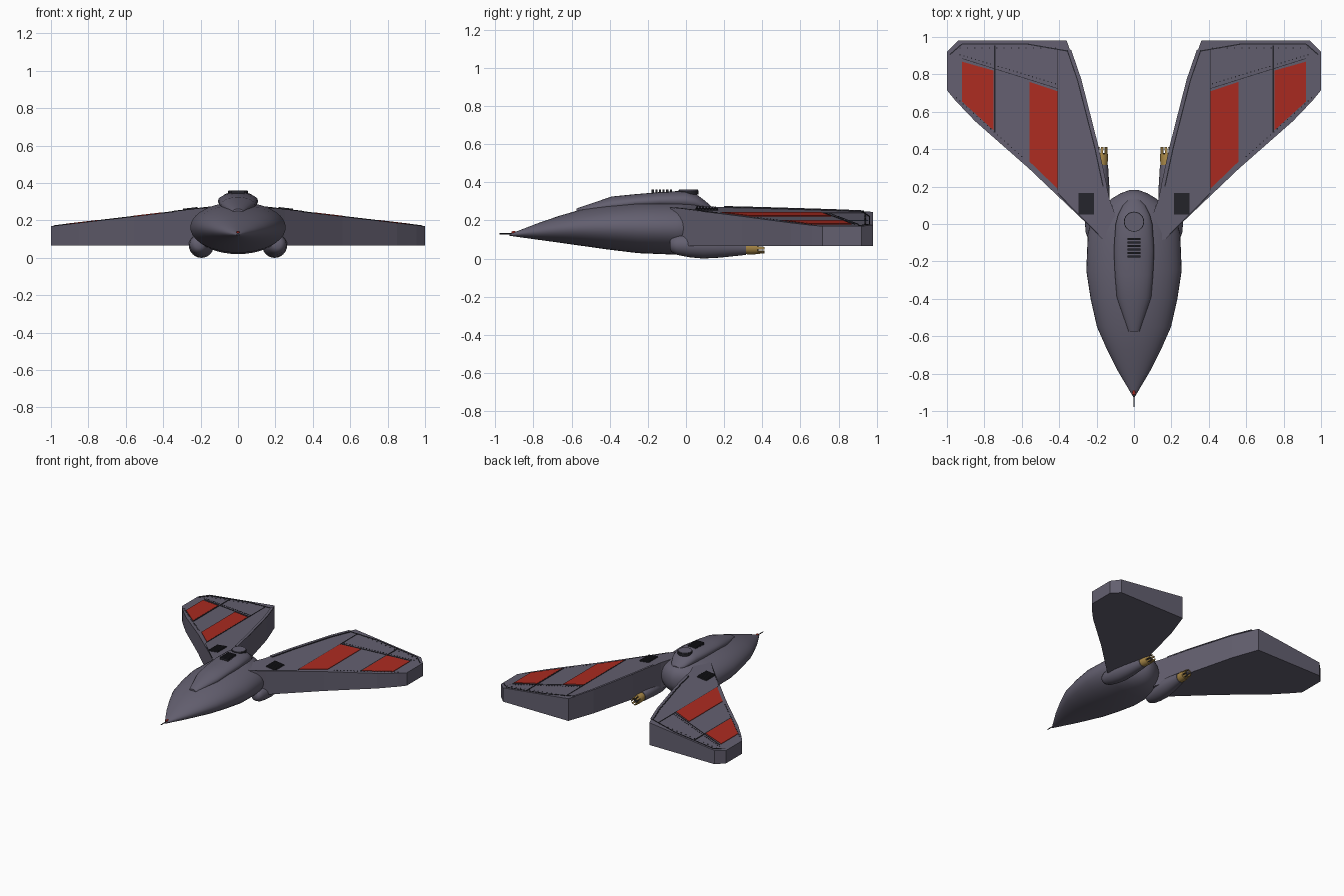
import bpy, bmesh
from math import sin, cos, tau, radians
from mathutils import Vector

cube = bpy.data.objects.get("Cube")
if cube:
    bpy.data.objects.remove(cube, do_unlink=True)


def material(name, rgb):
    m = bpy.data.materials.new(name)
    m.use_nodes = True
    m.diffuse_color = (*rgb, 1)
    m.node_tree.nodes["Principled BSDF"].inputs["Base Color"].default_value = (*rgb, 1)
    return m


GREY = material("hull grey", (0.125, 0.115, 0.16))
RED = material("panel red", (0.41, 0.024, 0.015))
GOLD = material("nozzle gold", (0.40, 0.25, 0.065))
DARK = material("seam dark", (0.018, 0.018, 0.024))


def finish(name, bm, mat, mirror=False, smooth=False):
    bmesh.ops.recalc_face_normals(bm, faces=bm.faces)
    me = bpy.data.meshes.new(name)
    bm.to_mesh(me)
    bm.free()
    me.materials.append(mat)
    ob = bpy.data.objects.new(name, me)
    bpy.context.collection.objects.link(ob)
    if smooth:
        bpy.ops.object.select_all(action="DESELECT")
        ob.select_set(True)
        bpy.context.view_layer.objects.active = ob
        bpy.ops.object.shade_smooth_by_angle(angle=radians(40))
    if mirror:
        ob.modifiers.new("Mirror", "MIRROR")
    return ob


def loft(name, rows, mat, sides=32, mirror=False):
    """Skin elliptical rings given as (x, y, z, x radius, z radius)."""
    bm = bmesh.new()
    rings = [[bm.verts.new((x + rx * cos(tau * i / sides), y, z + rz * sin(tau * i / sides)))
              for i in range(sides)] for x, y, z, rx, rz in rows]
    for a, b in zip(rings, rings[1:]):
        for i in range(sides):
            j = (i + 1) % sides
            bm.faces.new((a[i], a[j], b[j], b[i]))
    bm.faces.new(rings[0])
    bm.faces.new(rings[-1])
    return finish(name, bm, mat, mirror, True)


def wing_top(x):
    return 0.266 - 0.118 * (x - 0.18)


def slabs(name, outlines, mat, low, high, mirror=True):
    """Extrude plan outlines between two heights, each a function of x."""
    bm = bmesh.new()
    for pts in outlines:
        a = [bm.verts.new((x, y, low(x))) for x, y in pts]
        b = [bm.verts.new((x, y, high(x))) for x, y in pts]
        bm.faces.new(a)
        bm.faces.new(b)
        for i in range(len(pts)):
            j = (i + 1) % len(pts)
            bm.faces.new((a[i], a[j], b[j], b[i]))
    return finish(name, bm, mat, mirror)


def plates(name, outlines, mat, height):
    return slabs(name, outlines, mat, lambda x: wing_top(x) - 0.002,
                 lambda x: wing_top(x) + height)


def rect(x0, x1, y0, y1):
    return [(x0, y0), (x1, y0), (x1, y1), (x0, y1)]


def strips(path, width):
    """Thin plan rectangles along a polyline."""
    out = []
    for p, q in zip(path, path[1:]):
        p, q = Vector(p), Vector(q)
        n = (q - p).orthogonal().normalized() * width / 2
        out.append([tuple(v) for v in (p + n, q + n, q - n, p - n)])
    return out


# Fuselage: y, half width, bottom, top
body = [(-0.925, 0.004, 0.119, 0.128), (-0.78, 0.09, 0.099, 0.184), (-0.67, 0.145, 0.084, 0.222),
        (-0.55, 0.198, 0.067, 0.257), (-0.40, 0.232, 0.046, 0.283), (-0.25, 0.255, 0.028, 0.298),
        (-0.05, 0.247, 0.020, 0.298), (0.03, 0.225, 0.024, 0.292), (0.09, 0.175, 0.04, 0.283),
        (0.135, 0.12, 0.065, 0.27), (0.165, 0.07, 0.10, 0.245), (0.183, 0.02, 0.14, 0.20)]
loft("fuselage", [(0, y, (b + t) / 2, w, (t - b) / 2) for y, w, b, t in body], GREY, 40)

# Canopy hood: y, half width, centre height, top
hood = [(-0.575, 0.03, 0.245, 0.262), (-0.39, 0.092, 0.28, 0.325), (-0.27, 0.102, 0.295, 0.337),
        (-0.14, 0.108, 0.303, 0.348), (0.0, 0.098, 0.303, 0.356), (0.05, 0.085, 0.295, 0.34),
        (0.10, 0.06, 0.275, 0.303), (0.13, 0.03, 0.262, 0.276)]
loft("canopy", [(0, y, z, w, t - z) for y, w, z, t in hood], GREY, 24)

# Roof hatch and roof vent slats
for label, r, z, mat in (("hatch_rim", 0.054, 0.357, DARK), ("hatch", 0.050, 0.361, GREY)):
    disc = [(r * cos(tau * i / 24), 0.012 + r * sin(tau * i / 24)) for i in range(24)]
    slabs(label, [disc], mat, lambda x: 0.335, lambda x: z, False)
slabs("roof_vent", [rect(-0.036, 0.036, -0.18 + 0.019 * i, -0.169 + 0.019 * i) for i in range(6)],
      DARK, lambda x: 0.33, lambda x: 0.361, False)

# Nose tip and probe
loft("nose_probe", [(0, -0.978, 0.13, 0.003, 0.003), (0, -0.90, 0.13, 0.004, 0.004)], DARK, 8)
loft("nose_light", [(0, -0.915, 0.137, 0.006, 0.005), (0, -0.905, 0.137, 0.009, 0.008),
                    (0, -0.89, 0.137, 0.006, 0.005)], RED, 10)

# Forward-swept-looking wing slabs
wing = [(0.10, -0.10), (0.17, -0.08), (0.25, 0.0), (0.56, 0.295), (0.85, 0.55), (0.955, 0.66),
        (1.0, 0.715), (1.0, 0.92), (0.94, 0.98), (0.36, 0.98), (0.285, 0.77), (0.19, 0.40),
        (0.13, 0.13), (0.10, 0.05)]
slabs("wings", [wing], GREY, lambda x: 0.066, wing_top)

# Raised trim along the inner and rear wing edges
inner = [(0.165, 0.20), (0.21, 0.41), (0.302, 0.77), (0.357, 0.93)]
rear = [(0.357, 0.925), (0.57, 0.962), (0.92, 0.962), (0.985, 0.905)]
plates("inner_trim", strips([(x - 0.012, y) for x, y in inner], 0.018), GREY, 0.005)
plates("wing_seams", strips(inner, 0.006) + strips(rear, 0.006)
       + strips([(0.745, 0.49), (0.745, 0.955)], 0.008)
       + strips([(0.408, 0.18), (0.408, 0.93)], 0.004)
       + strips([(0.19, -0.055), (0.408, 0.165)], 0.004)
       + strips([(0.41, 0.725), (0.92, 0.885)], 0.003), DARK, 0.003)

# Red wing panels
plates("red_panels", [[(0.41, 0.19), (0.56, 0.335), (0.56, 0.76), (0.41, 0.71)],
                      [(0.75, 0.50), (0.92, 0.655), (0.92, 0.868), (0.75, 0.82)]], RED, 0.004)

# Rivet rows
rivets = []
for p, q, n in (((0.42, 0.75), (0.93, 0.905), 26), ((0.42, 0.94), (0.93, 0.94), 14),
                ((0.60, 0.36), (0.95, 0.675), 20)):
    for i in range(n):
        c = Vector(p).lerp(Vector(q), i / (n - 1))
        rivets.append(rect(c.x - 0.003, c.x + 0.003, c.y - 0.003, c.y + 0.003))
plates("rivets", rivets, DARK, 0.003)

# Slatted wing vents
plates("wing_vent_bases", [rect(0.214, 0.297, 0.05, 0.167)], DARK, 0.004)
plates("wing_vent_slats", [rect(0.217, 0.294, 0.053 + 0.016 * i, 0.062 + 0.016 * i)
                           for i in range(7)], DARK, 0.010)

# Engine pods under the wing roots: y, radius
pod = [(-0.085, 0.02), (-0.075, 0.038), (-0.045, 0.052), (0.02, 0.062), (0.09, 0.066),
       (0.18, 0.058), (0.25, 0.048), (0.315, 0.039)]


def axis(y):
    return 0.203 - 0.08 * y, y, 0.069 - 0.035 * y


loft("engine_pods", [(*axis(y), r, r) for y, r in pod], GREY, 24, True)

# Gold nozzles with a petal rim and dark throat
loft("nozzles", [(*axis(y), r, r) for y, r in ((0.305, 0.035), (0.34, 0.036), (0.375, 0.033))],
     GOLD, 20, True)
loft("nozzle_throats", [(*axis(y), 0.025, 0.025) for y in (0.37, 0.379)], DARK, 16, True)
bm = bmesh.new()
petals = 8
for k in range(petals):
    ring = []
    for y, r in ((0.37, 0.033), (0.412, 0.029)):
        cx, cy, cz = axis(y)
        for depth in (0, 0.005):
            for side in (-0.3, 0.3):
                a = tau * (k + side) / petals
                ring.append(bm.verts.new((cx + (r - depth) * cos(a), cy, cz + (r - depth) * sin(a))))
    for f in ((0, 1, 3, 2), (4, 5, 7, 6), (0, 1, 5, 4), (2, 3, 7, 6), (0, 2, 6, 4), (1, 3, 7, 5)):
        bm.faces.new([ring[i] for i in f])
finish("nozzle_petals", bm, GOLD, True)
